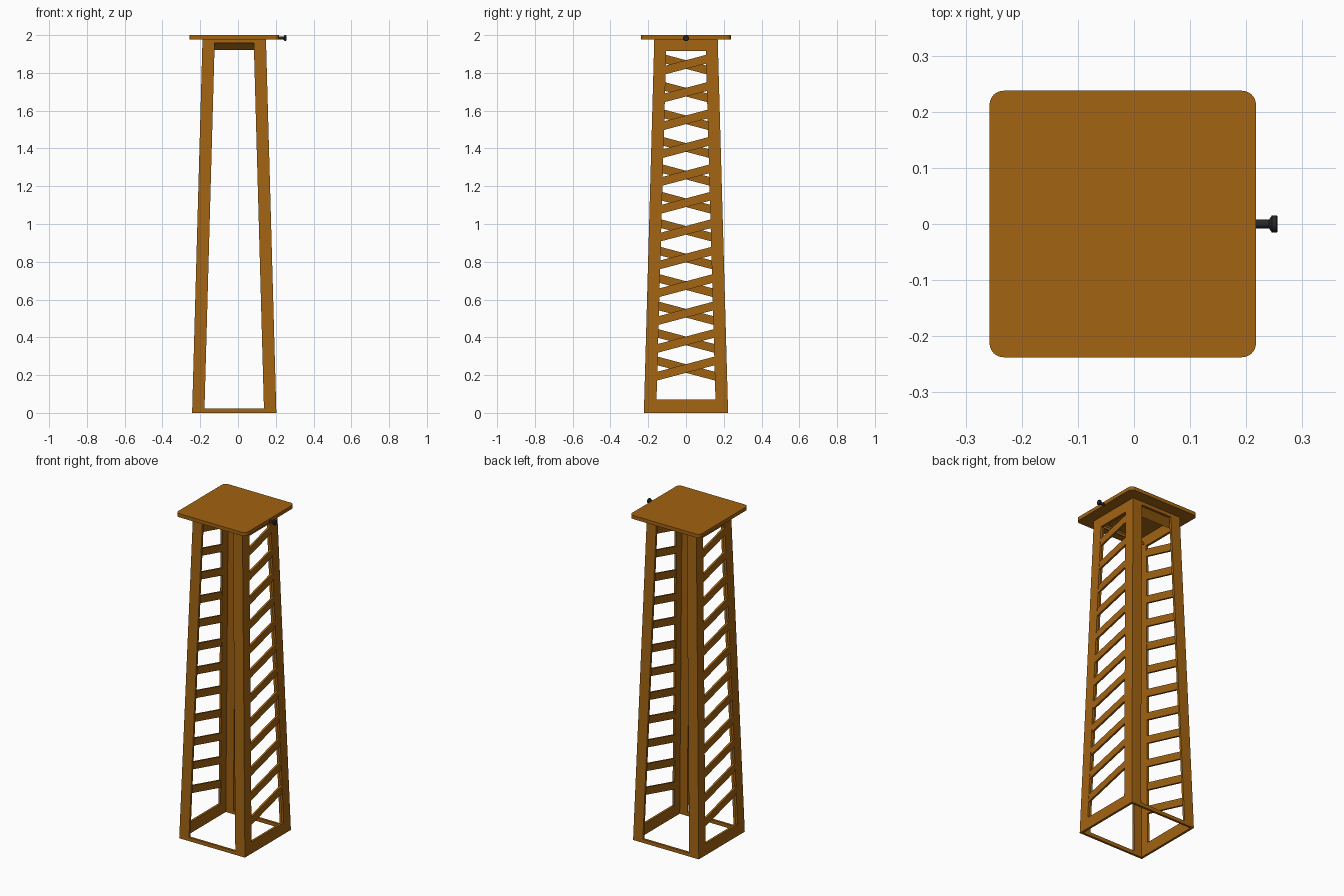
import bpy, bmesh
from math import pi
from mathutils import Matrix, Vector

if "Cube" in bpy.data.objects:
    bpy.data.objects.remove(bpy.data.objects["Cube"])

CX, TOP, T = -0.02, 1.978, 0.014          # tower centre, frame height, board thickness
half = lambda z: 0.223 - 0.055 * z / TOP  # half width of the tapered tower
LEG = 0.065

def material(name, rgb):
    m = bpy.data.materials.new(name)
    m.diffuse_color = (*rgb, 1)
    m.use_nodes = True
    m.node_tree.nodes["Principled BSDF"].inputs["Base Color"].default_value = m.diffuse_color
    return m

wood = material("wood", (0.36, 0.125, 0.006))
metal = material("dark_metal", (0.02, 0.02, 0.022))

def finish(name, bm, mat):
    bmesh.ops.recalc_face_normals(bm, faces=bm.faces)
    me = bpy.data.meshes.new(name)
    bm.to_mesh(me)
    bm.free()
    me.materials.append(mat)
    ob = bpy.data.objects.new(name, me)
    bpy.context.collection.objects.link(ob)
    return ob

def board(bm, corners, d0, d1, turn):
    """Board lying in a leaning wall: corners are (sideways, height), d = depth below the surface."""
    rot = Matrix.Rotation(turn, 3, 'Z')
    ring = [[bm.verts.new(rot @ Vector((half(z) - d, u, z)) + Vector((CX, 0, 0)))
             for u, z in corners] for d in (d0, d1)]
    a, b = ring
    bm.faces.new(a)
    bm.faces.new(b[::-1])
    n = len(a)
    for i in range(n):
        bm.faces.new((a[i], b[i], b[(i + 1) % n], a[(i + 1) % n]))

def bar(bm, z0, z1, d0, d1, turn):
    u0, u1 = half(z0) - LEG, half(z1) - LEG
    board(bm, [(-u0, z0), (u0, z0), (u1, z1), (-u1, z1)], d0, d1, turn)

def frame(name, turn, inset, low, high):
    """Two leaning leg boards joined by a bottom and a top rail."""
    bm = bmesh.new()
    for s in (-1, 1):
        board(bm, [(s * (half(z) - e), z) for e, z in
                   ((LEG, 0), (inset, 0), (inset, TOP), (LEG, TOP))], 0, T, turn)
    bar(bm, 0, low, 0, T, turn)
    bar(bm, high, TOP, 0, T, turn)
    return finish(name, bm, wood)

# Slatted sides, and the open front and back
for name, turn in (("right", 0), ("left", pi)):
    frame(name + "_side_frame", turn, 0, 0.07, 1.915)
    bm = bmesh.new()
    for i in range(12):
        z = 0.235 + 0.1463 * i
        u = half(z) - LEG + 0.006
        r, h = 0.265 * u, 0.023
        board(bm, [(-u, z - r - h), (u, z + r - h), (u, z + r + h), (-u, z - r + h)],
              0.001, T - 0.001, turn)
    finish(name + "_slats", bm, wood)
for name, turn in (("front", -pi / 2), ("back", pi / 2)):
    frame(name + "_frame", turn, T, 0.022, 1.957)
    # Sloped rail under the top, behind the frame
    bm = bmesh.new()
    rot = Matrix.Rotation(turn, 3, 'Z')
    prof = [(half(TOP) - T, 1.957), (half(TOP) - T, TOP), (0.115, 1.935), (0.115, 1.92)]
    ends = [[bm.verts.new(rot @ Vector((d, s * 0.15, z)) + Vector((CX, 0, 0)))
             for d, z in prof] for s in (-1, 1)]
    for e in ends:
        bm.faces.new(e)
    for i in range(4):
        j = (i + 1) % 4
        bm.faces.new((ends[0][i], ends[0][j], ends[1][j], ends[1][i]))
    finish(name + "_sloped_rail", bm, wood)

# Top plate with rounded corners
bm = bmesh.new()
bmesh.ops.create_cube(bm, size=1, matrix=Matrix.Translation((CX, 0, (TOP + 2) / 2))
                      @ Matrix.Diagonal((0.475, 0.475, 2 - TOP, 1)))
edges = [e for e in bm.edges if abs(e.verts[0].co.z - e.verts[1].co.z) > 0.01]
bmesh.ops.bevel(bm, geom=edges, offset=0.025, segments=6, profile=0.5, affect='EDGES')
finish("top_plate", bm, wood)

# Screw in the plate edge: turned profile (x, radius)
bm = bmesh.new()
rings = [(0.21, 0.008), (0.241, 0.008), (0.246, 0.0155), (0.254, 0.0155), (0.256, 0.013)]
pts = [bm.verts.new((x, 0, r)) for x, r in rings]
pts = [bm.verts.new((0.21, 0, 0))] + pts + [bm.verts.new((0.256, 0, 0))]
geom = pts + [bm.edges.new(p) for p in zip(pts, pts[1:])]
bmesh.ops.spin(bm, geom=geom, cent=(0, 0, 0), axis=(1, 0, 0), angle=2 * pi, steps=16)
bmesh.ops.remove_doubles(bm, verts=bm.verts, dist=1e-5)
bmesh.ops.translate(bm, verts=bm.verts, vec=(0, 0, 1.984))
screw = finish("edge_screw", bm, metal)
bpy.context.view_layer.objects.active = screw
screw.select_set(True)
bpy.ops.object.shade_smooth_by_angle()
